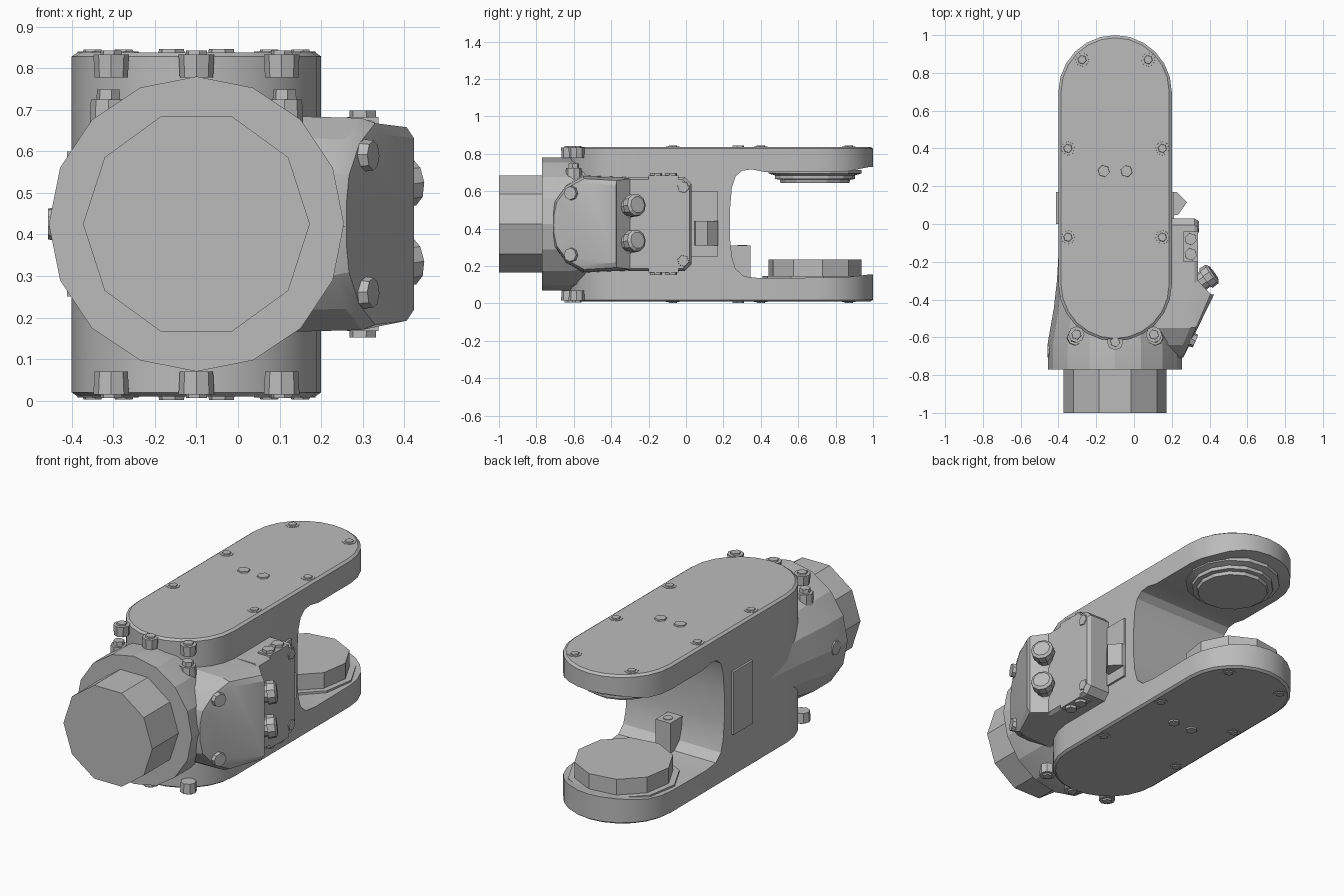
import bpy, bmesh
from math import cos, sin, pi, radians
from mathutils import Vector

if "Cube" in bpy.data.objects:
    bpy.data.objects.remove(bpy.data.objects["Cube"])

grey = bpy.data.materials.new("cast_grey")
grey.use_nodes = True
grey.diffuse_color = (0.5, 0.5, 0.5, 1)
grey.node_tree.nodes["Principled BSDF"].inputs["Base Color"].default_value = (0.5, 0.5, 0.5, 1)

CX, CZ = -0.1, 0.425      # shared centre of the body and front collar
parts = []


def loft(name, rings):
    """Skin a list of equal-length closed rings and cap both ends."""
    bm = bmesh.new()
    rows = [[bm.verts.new(p) for p in ring] for ring in rings]
    n = len(rows[0])
    for a, b in zip(rows, rows[1:]):
        for i in range(n):
            j = (i + 1) % n
            bm.faces.new((a[i], a[j], b[j], b[i]))
    bm.faces.new(rows[0])
    bm.faces.new(rows[-1])
    bmesh.ops.recalc_face_normals(bm, faces=bm.faces)
    me = bpy.data.meshes.new(name)
    bm.to_mesh(me)
    bm.free()
    me.materials.append(grey)
    ob = bpy.data.objects.new(name, me)
    bpy.context.collection.objects.link(ob)
    parts.append(ob)
    return ob


def circle(centre, axis, r, n, turn=0.0):
    axis = Vector(axis).normalized()
    u = axis.orthogonal().normalized()
    v = axis.cross(u)
    return [Vector(centre) + u * r * cos(turn + 2 * pi * i / n) + v * r * sin(turn + 2 * pi * i / n)
            for i in range(n)]


def peg(name, base, axis, steps, n=6, turn=0.0):
    """Turned part along an axis; steps are (distance, radius)."""
    d = Vector(axis).normalized()
    return loft(name, [circle(Vector(base) + d * t, d, r, n, turn) for t, r in steps])


def y_ring(y, r, n):
    return [(CX + r * cos(2 * pi * i / n), y, CZ + r * sin(2 * pi * i / n)) for i in range(n)]


def stadium(z, inset=0.0, seg=12):
    r = 0.3 - inset
    pts = []
    for k, yc in ((0, 0.7), (pi, -0.32)):
        pts += [(CX + r * cos(k + pi * i / seg), yc + r * sin(k + pi * i / seg), z)
                for i in range(seg + 1)]
    return pts


def box(name, x0, x1, y0, y1, z0, z1):
    return loft(name, [[(x0, y0, z), (x1, y0, z), (x1, y1, z), (x0, y1, z)] for z in (z0, z1)])


def cut(target, cutter):
    mod = target.modifiers.new("cut", "BOOLEAN")
    mod.operation = "DIFFERENCE"
    mod.solver = "EXACT"
    mod.object = cutter
    bpy.context.view_layer.objects.active = target
    bpy.ops.object.modifier_apply(modifier=mod.name)
    parts.remove(cutter)
    bpy.data.objects.remove(cutter)


# Forked body: a stadium block with a rounded slot between its arms
body = loft("fork_body", [stadium(0.03), stadium(0.815)])
slot = [(1.1, 0.735), (0.98, 0.73), (0.85, 0.703), (0.42, 0.703), (0.35, 0.717), (0.3, 0.71),
        (0.265, 0.68), (0.245, 0.62), (0.235, 0.5), (0.235, 0.35), (0.245, 0.25), (0.265, 0.185),
        (0.31, 0.145), (0.4, 0.135), (0.85, 0.14), (0.98, 0.155), (1.1, 0.155)]
cut(body, loft("slot_cutter", [[(x, y, z) for y, z in slot] for x in (-0.6, 0.4)]))

# Cover plates, their bolts and centre plugs, top and bottom
bolts = [(sx * 0.25, y) for sx in (-1, 1) for y in (0.4, -0.07)]
bolts += [(sx * 0.175, 0.87) for sx in (-1, 1)]
front_bolts = [(-0.205, -0.585), (0, -0.625), (0.205, -0.585)]
for side, z, s in (("top", 0.838, 1), ("bottom", 0.01, -1)):
    loft(side + "_cover", [stadium(z - s * 0.027), stadium(z - s * 0.01), stadium(z, 0.014)])
    for x, y in bolts:
        peg(side + "_cover_bolt", (CX + x, y, z - s * 0.015), (0, 0, s), [(0, 0.04), (0.017, 0.036)], 8)
        peg(side + "_cover_bolt_head", (CX + x, y, z), (0, 0, s), [(0, 0.025), (0.007, 0.022)])
    for x, y in front_bolts:
        peg(side + "_ear", (CX + x, y, z - s * 0.06), (0, 0, s), [(0, 0.04), (0.055, 0.043)], 8)
        peg(side + "_ear_bolt", (CX + x, y, z - s * 0.02), (0, 0, s), [(0, 0.028), (0.024, 0.026)])
    for x in (-0.06, 0.06):
        peg(side + "_plug", (CX + x, 0.28, z - s * 0.005), (0, 0, s), [(0, 0.033), (0.013, 0.031)])

# Front collar flaring out of the body, and the input stub
loft("front_collar", [y_ring(y, r, 16) for y, r in
                      ((-0.77, 0.355), (-0.62, 0.355), (-0.45, 0.325), (-0.3, 0.308), (0.0, 0.29))])
loft("input_stub", [y_ring(y, 0.273, 10) for y in (-1.0, -0.72)])
for s in (-1, 1):
    peg("collar_plug", (CX + s * 0.33, -0.67, CZ), (s, 0, 0), [(0, 0.04), (0.027, 0.038)], 10)
    peg("collar_bolt", (CX + s * 0.212, -0.6, 0.66), (0, 0, 1), [(0, 0.045), (0.065, 0.042)], 8)
    peg("collar_bolt_head", (CX + s * 0.212, -0.6, 0.72), (0, 0, 1), [(0, 0.03), (0.028, 0.028)])

# Pivots on the inside of the arms
peg("lower_pivot", (CX, 0.69, 0.13), (0, 0, 1),
    [(0, 0.285), (0.018, 0.285), (0.018, 0.252), (0.105, 0.252)], 10)
peg("upper_pivot", (CX, 0.69, 0.715), (0, 0, -1),
    [(0, 0.25), (0.02, 0.25), (0.03, 0.215), (0.05, 0.215), (0.052, 0.19), (0.07, 0.185)], 14)

# Small post at the back of the slot
post = box("slot_post", CX - 0.045, CX + 0.045, 0.22, 0.345, 0.12, 0.31)
peg("post_screw", (CX, 0.3, 0.3), (0, 0, 1), [(0, 0.025), (0.014, 0.025)], 8)

# Raised panels on the flanks and the wedge plug beside the slot
for s, name in ((1, "left"), (-1, "right")):
    xs = sorted((CX + s * 0.25, CX + s * 0.312))
    box(name + "_flank_panel", xs[0], xs[1], 0.0, 0.17, 0.25, 0.6)
wedge = [(0.18, 0.04), (0.235, 0.05), (0.28, 0.115), (0.225, 0.17), (0.18, 0.17)]
loft("wedge_plug", [[(x, y, z) for x, y in wedge] for z in (0.31, 0.44)])

# Connector housing: rear box
def box_outline(x, m):
    y0, y1, z0, z1, c = -0.31, 0.03 - m, 0.175 + m, 0.675 - m, 0.035
    return [(x, y0, z0), (x, y1 - c, z0), (x, y1, z0 + c),
            (x, y1, z1 - c), (x, y1 - c, z1), (x, y0, z1)]


loft("connector_box", [box_outline(0.15, 0), box_outline(0.32, 0), box_outline(0.338, 0.012)])

# Connector housing: rounded front bulge with a sloping outer face
half = [(-0.37, 0.24), (-0.55, 0.25), (-0.64, 0.2), (-0.7, 0.12), (-0.715, 0.05)]
outline = half + [(y, -h) for y, h in reversed(half)]


def bulge(k, lift):
    return [(0.405 + 0.42 * (y + 0.4) + lift, -0.4 + (y + 0.4) * k, CZ + h * k) for y, h in outline]


base = [(0.1, -0.22 if y > -0.4 else y, CZ + h * 1.04) for y, h in outline]
mid = [(min(0.31, 0.36 + 0.42 * (y + 0.4)), -0.27 if y > -0.4 else y, CZ + h * 1.02) for y, h in outline]
loft("connector_bulge", [base, mid, bulge(0.97, -0.012), bulge(0.86, 0.006)])

# Housing screws, and clamp screws above and below
for s in (-1, 1):
    peg("box_screw", (0.325, -0.015, CZ + s * 0.197), (1, 0, 0), [(0, 0.035), (0.018, 0.03)])
    peg("bulge_screw", (0.28, -0.6, CZ + s * 0.165), (0.9, -0.4, 0), [(0, 0.042), (0.05, 0.036)], 8)
    for y in (-0.08, -0.16):
        peg("clamp_screw", (0.3, y, CZ + s * 0.22), (0, 0, s), [(0, 0.034), (0.053, 0.033)], 6)
    z = CZ + s * 0.248
    box("clamp_pad", 0.262, 0.338, -0.2, -0.04, z - 0.01, z + 0.01)

# Two angled cable connectors
for z in (0.33, 0.52):
    peg("cable_connector", (0.3, -0.345, z - 0.01), (0.8, 0.57, 0.12),
        [(0, 0.068), (0.05, 0.068), (0.06, 0.05), (0.1, 0.05), (0.1, 0.062), (0.14, 0.06), (0.15, 0.045)], 10)

# Smooth rounded surfaces, keep edges crisp
bpy.ops.object.select_all(action="DESELECT")
for ob in parts:
    ob.select_set(True)
bpy.context.view_layer.objects.active = body
bpy.ops.object.shade_smooth_by_angle(angle=radians(20))
